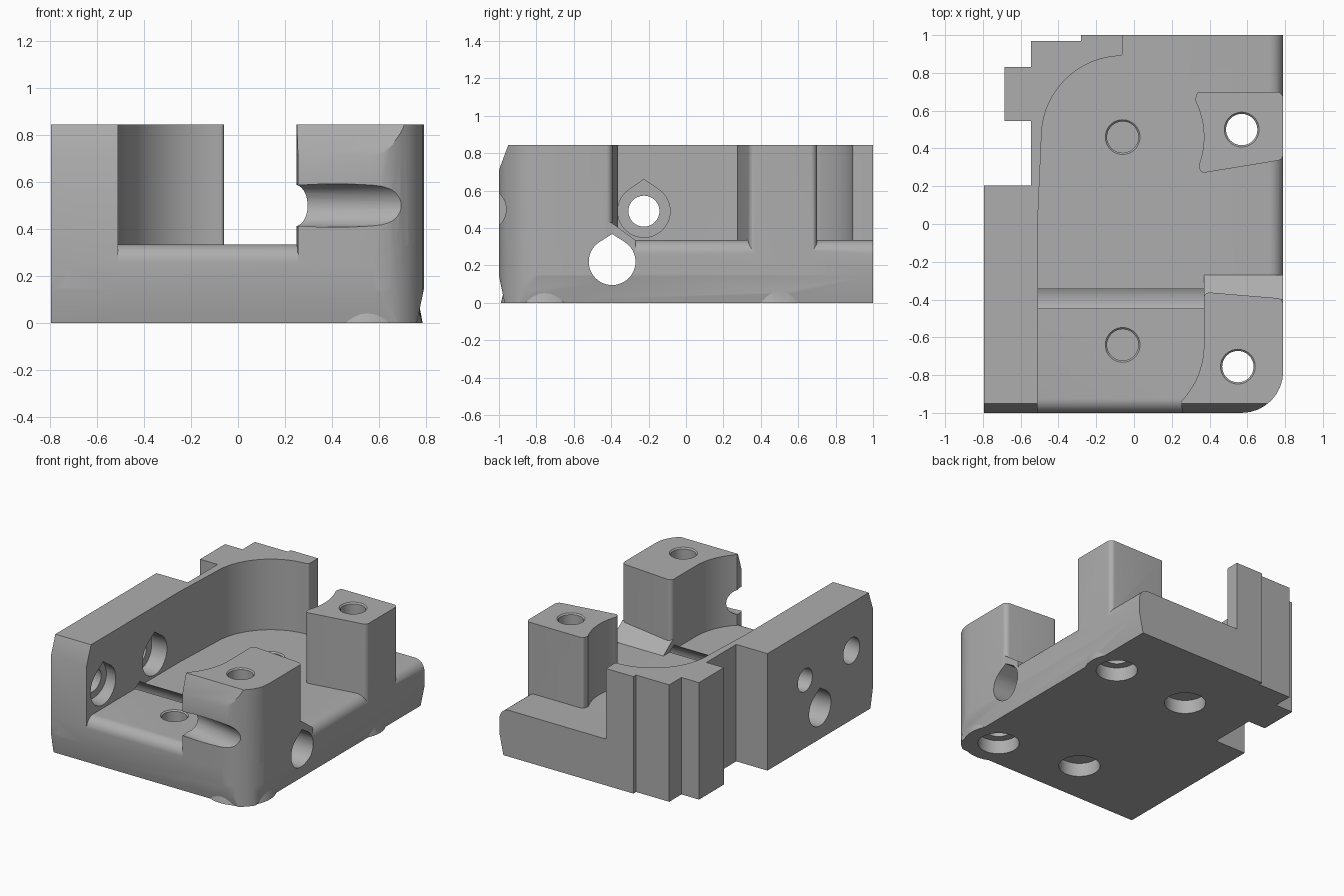
import bpy, bmesh
from math import cos, sin, pi, radians, acos, atan2
from mathutils import Vector, Matrix

cube = bpy.data.objects.get("Cube")
if cube:
    bpy.data.objects.remove(cube, do_unlink=True)

grey = bpy.data.materials.new("plain grey")
grey.use_nodes = True
GREY = (0.42, 0.42, 0.42, 1)
grey.diffuse_color = GREY
grey.node_tree.nodes["Principled BSDF"].inputs["Base Color"].default_value = GREY

TOP, FLOOR = 0.845, 0.335
BORE_R = 0.43


def arc(cx, cy, r, a0, a1, n=24):
    """Points on an arc, angles in degrees."""
    angles = [radians(a0 + (a1 - a0) * i / n) for i in range(n + 1)]
    return [(cx + r * cos(a), cy + r * sin(a)) for a in angles]


def rounded(points, n=8):
    """Outline whose (x, y, radius) corners are replaced by arcs."""
    out = []
    for i, p in enumerate(points):
        if len(p) == 2:
            out.append(p)
            continue
        c = Vector(p[:2])
        a = (Vector(points[i - 1][:2]) - c).normalized()
        b = (Vector(points[(i + 1) % len(points)][:2]) - c).normalized()
        half = acos(max(-1, min(1, a.dot(b)))) / 2
        mid = c + (a + b).normalized() * p[2] / sin(half)
        reach = p[2] * cos(half) / sin(half)
        s, e = c + a * reach - mid, c + b * reach - mid
        start = atan2(s.y, s.x)
        sweep = (atan2(e.y, e.x) - start + pi) % (2 * pi) - pi
        for k in range(n + 1):
            t = start + sweep * k / n
            out.append((mid.x + p[2] * cos(t), mid.y + p[2] * sin(t)))
    return out


def teardrop(cy, cz, r, apex):
    """Circle with a pointed roof reaching up to apex."""
    tilt = math_deg(acos(r / (apex - cz)))
    return arc(cy, cz, r, 90 + tilt, 450 - tilt, 40) + [(cy, apex)]


def math_deg(a):
    return a * 180 / pi


def finish(name, bm):
    bmesh.ops.recalc_face_normals(bm, faces=bm.faces)
    mesh = bpy.data.meshes.new(name)
    bm.to_mesh(mesh)
    bm.free()
    mesh.materials.append(grey)
    obj = bpy.data.objects.new(name, mesh)
    bpy.context.collection.objects.link(obj)
    return obj


def prism(name, outline, axis, lo, hi):
    """Extrude a 2D outline along an axis between lo and hi."""
    place = {"X": lambda u, v, w: (w, u, v),
             "Y": lambda u, v, w: (u, w, v),
             "Z": lambda u, v, w: (u, v, w)}[axis]
    bm = bmesh.new()
    face = bm.faces.new([bm.verts.new(place(u, v, lo)) for u, v in outline])
    move = Vector(place(0, 0, hi - lo))
    new = bmesh.ops.extrude_face_region(bm, geom=[face])["geom"]
    bmesh.ops.translate(bm, vec=move, verts=[g for g in new if isinstance(g, bmesh.types.BMVert)])
    if face.is_valid and len(bm.faces) == len(outline) + 1:
        bm.faces.new(face.verts)
    return finish(name, bm)


def cone(name, x, y, z0, z1, r0, r1):
    bm = bmesh.new()
    bmesh.ops.create_cone(bm, cap_ends=True, segments=48, radius1=r0, radius2=r1, depth=z1 - z0,
                          matrix=Matrix.Translation((x, y, (z0 + z1) / 2)))
    return finish(name, bm)


def combine(target, other, operation):
    """Apply a boolean and remove the helper."""
    mod = target.modifiers.new(operation.lower(), "BOOLEAN")
    mod.operation, mod.solver, mod.object = operation, "EXACT", other
    graph = bpy.context.evaluated_depsgraph_get()
    mesh = bpy.data.meshes.new_from_object(target.evaluated_get(graph))
    target.modifiers.clear()
    target.data = mesh
    bpy.data.objects.remove(other, do_unlink=True)


# Base plate with stepped rear corner, rounded upper and chamfered lower edges
STEPS = [(-0.28, 1), (-0.28, 0.97), (-0.545, 0.97), (-0.545, 0.83), (-0.685, 0.83),
         (-0.685, 0.545), (-0.545, 0.545), (-0.545, 0.205), (-0.795, 0.205), (-0.795, -1)]
body = prism("bracket_body", rounded(STEPS + [(0.79, -1, 0.22), (0.79, 1)]), "Z", 0, FLOOR)
combine(body, prism("base_side_profile", rounded(
    [(-0.97, 0), (-1, 0.145), (-1, FLOOR, 0.075), (1.1, FLOOR + 0.0), (1.1, -0.1), (-0.97, -0.1)]),
    "X", -1, 1), "INTERSECT")
combine(body, prism("base_front_profile", rounded(
    [(0.76, 0), (0.79, 0.145), (0.79, FLOOR, 0.075), (-1, FLOOR), (-1, -0.1), (0.76, -0.1)]),
    "Y", -1.2, 1.2), "INTERSECT")

# Tall side wall curving round the rear bore
wall = prism("side_wall", rounded(
    [(-0.51, -1), (-0.508, 0.05)] + arc(-0.06, 0.46, BORE_R, 180, 94)
    + [(-0.06, 0.892, 0.015), (-0.06, 1)] + STEPS), "Z", 0, TOP)

# Front tower, hollowed on its inner side and rounded at the outer corner
front_tower = prism("front_tower", rounded(
    [(0.255, -1)] + arc(-0.06, -0.64, BORE_R, -44, 0)
    + [(0.37, -0.36, 0.03), (0.79, -0.395, 0.035), (0.79, -1, 0.22)]), "Z", 0.145, TOP)

# Sloping front ends of the wall and front tower
for part in (wall, front_tower):
    combine(part, prism("front_slope", [(-0.97, 0), (-1, 0.145), (-1, 0.71), (-0.95, TOP),
                                        (-0.9, 1), (1.2, 1), (1.2, -0.1), (-0.97, -0.1)],
                        "X", -1, 1), "INTERSECT")

# Rear tower with a concave inner face
rear_tower = prism("rear_tower", rounded(
    arc(-0.06, 0.46, BORE_R, -20, 27)
    + [(0.335, 0.7, 0.02), (0.79, 0.7, 0.035), (0.79, 0.34, 0.035), (0.35, 0.268, 0.025)]),
    "Z", 0.15, TOP)

# Sloping cover over the cross hole behind the front tower
ramp = prism("hole_cover", [(-0.45, 0.15), (-0.27, 0.15), (-0.27, 0.335), (-0.4, 0.43), (-0.45, 0.43)],
             "X", 0.37, 0.789)

for part in (wall, front_tower, rear_tower, ramp):
    combine(body, part, "UNION")

# Flared bosses around the outer screw holes
combine(body, cone("front_boss", 0.55, -0.755, 0, 0.13, 0.235, 0.2), "UNION")
combine(body, cone("rear_boss", 0.57, 0.5, 0, 0.13, 0.215, 0.19), "UNION")

# Vertical screw holes, countersunk on top and counterbored below
for x, y, top in ((-0.06, 0.46, FLOOR), (-0.06, -0.64, FLOOR), (0.57, 0.5, TOP), (0.55, -0.755, TOP)):
    combine(body, cone("screw_hole", x, y, -0.1, 1, 0.083, 0.083), "DIFFERENCE")
    combine(body, cone("countersink", x, y, top - 0.012, top + 0.012, 0.08, 0.104), "DIFFERENCE")
    combine(body, cone("counterbore", x, y, -0.1, 0.1, 0.138, 0.138), "DIFFERENCE")

# Cross hole running the full width, which opens a groove in the floor
combine(body, prism("cross_hole", teardrop(-0.395, 0.22, 0.125, 0.368), "X", -1, 1), "DIFFERENCE")

# Wall hole with a teardrop recess on the inner side
combine(body, prism("wall_hole", arc(-0.225, 0.49, 0.083, 0, 351, 39), "X", -1, -0.4), "DIFFERENCE")
combine(body, prism("wall_recess", teardrop(-0.225, 0.49, 0.14, 0.66), "X", -0.63, -0.4), "DIFFERENCE")

# Slanted hole through the wall that also grooves the front tower
turn = Matrix.Translation((-0.79, -0.755, 0.5)) @ Matrix.Rotation(-0.2, 4, "Z")
for outline, lo, hi in ((arc(0, 0, 0.092, 0, 351, 39), -0.2, 1.8),
                        (teardrop(0, 0, 0.14, 0.17), 0.17, 0.42)):
    cutter = prism("slanted_hole", outline, "X", lo, hi)
    cutter.data.transform(turn)
    combine(body, cutter, "DIFFERENCE")

# Smooth curved walls while keeping the edges crisp
bpy.ops.object.select_all(action="DESELECT")
body.select_set(True)
bpy.context.view_layer.objects.active = body
bpy.ops.object.shade_smooth_by_angle(angle=radians(25))
